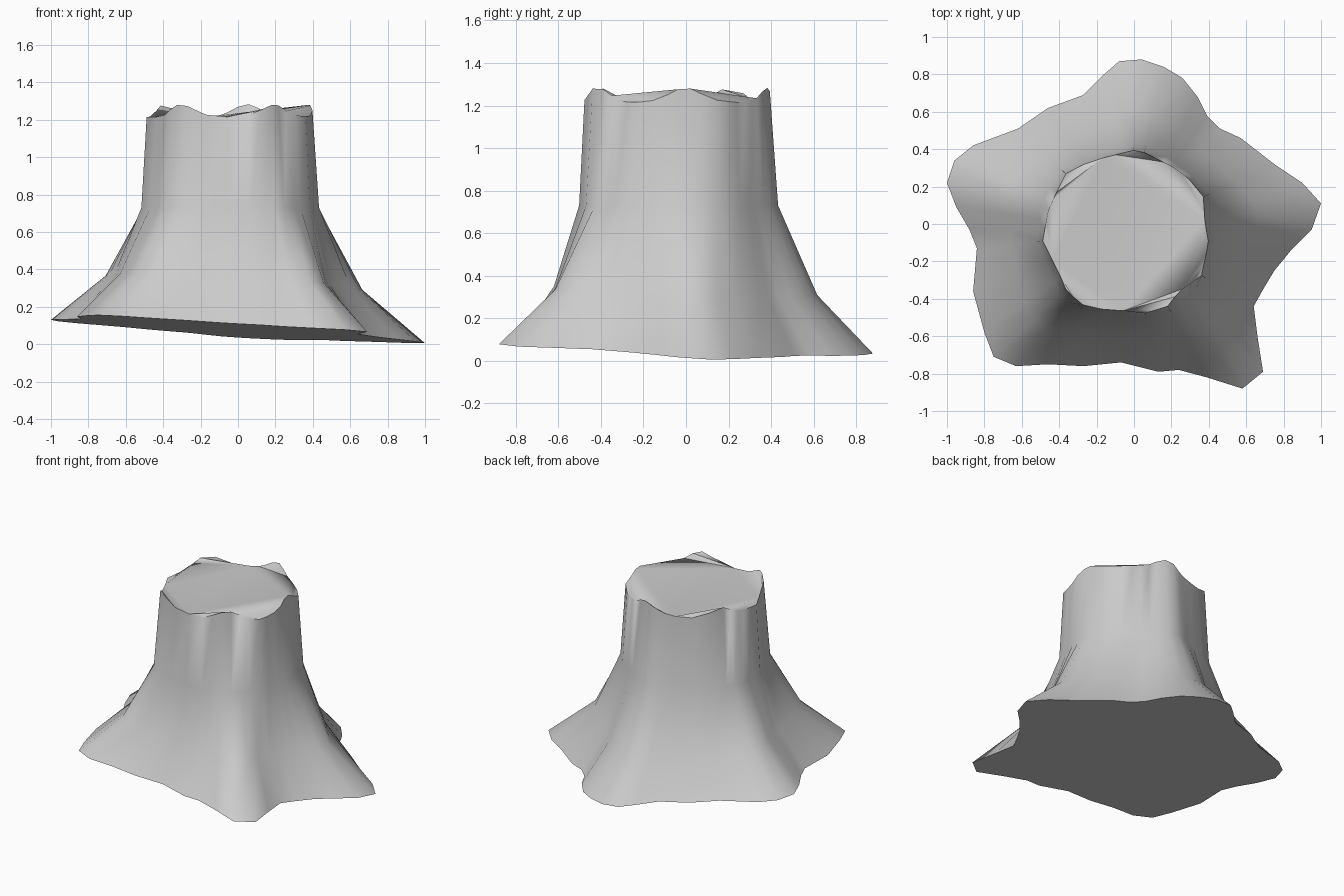
import bpy
import bmesh
from math import atan2, cos, sin, degrees, exp, pi, radians
from mathutils import Vector
from mathutils.geometry import intersect_line_line_2d

default_cube = bpy.data.objects.get("Cube")
if default_cube:
    bpy.data.objects.remove(default_cube, do_unlink=True)

# Outline of the five spreading roots, counter-clockwise
root_outline = [Vector(p) for p in (
    (1, .11), (.9, .22), (.75, .32), (.57, .46), (.46, .51), (.39, .58),
    (.34, .68), (.26, .78), (.16, .84), (.04, .88), (-.08, .87), (-.16, .8),
    (-.27, .69), (-.46, .62), (-.62, .51), (-.86, .42), (-.96, .34),
    (-1, .22), (-.95, .09), (-.88, -.03), (-.84, -.13), (-.86, -.36),
    (-.8, -.58), (-.75, -.71), (-.63, -.76), (-.46, -.75), (-.27, -.76),
    (-.07, -.74), (.13, -.79), (.24, -.78), (.39, -.82), (.58, -.88),
    (.69, -.79), (.66, -.6), (.64, -.44), (.69, -.35), (.75, -.25),
    (.84, -.14), (.95, -.03))]

# Outline of the cut trunk
trunk_outline = [Vector(p) for p in (
    (.4, -.1), (.38, 0), (.37, .15), (.34, .2), (.22, .3), (.12, .35),
    (.02, .4), (-.1, .37), (-.22, .34), (-.36, .28), (-.4, .2), (-.46, .07),
    (-.49, -.1), (-.41, -.24), (-.36, -.36), (-.24, -.46), (-.1, -.45),
    (.02, -.49), (.18, -.44), (.24, -.36), (.36, -.28))]

centre = Vector((-.04, -.04))
rim_peaks = (5, 78, 146, 234, 302)


def trunk_point(direction):
    """Point of the trunk outline in a direction from its centre."""
    far = centre + direction.normalized() * 2
    for i, a in enumerate(trunk_outline):
        hit = intersect_line_line_2d(centre, far, trunk_outline[i - 1], a)
        if hit:
            return hit
    return centre + direction.normalized() * .44


def rim_height(p):
    """Wavy rim that rises above each root."""
    angle = degrees(atan2(p.y - centre.y, p.x - centre.x))
    gaps = [abs((angle - peak + 180) % 360 - 180) for peak in rim_peaks]
    return 1.215 + .068 * exp(-(min(gaps) / 14) ** 2)


def ground_height(p):
    """Sloping underside."""
    return max(0, .075 - .065 * p.x - .045 * p.y)


# Bark colour
material = bpy.data.materials.new("stump_grey")
material.use_nodes = True
grey = (.6, .6, .6, 1)
material.diffuse_color = grey
material.node_tree.nodes["Principled BSDF"].inputs["Base Color"].default_value = grey

# Loft the flared trunk through four rings
bm = bmesh.new()
rings = [[], [], [], []]
for base in root_outline:
    top = trunk_point(base - centre)
    ground = ground_height(base)
    levels = ((1, ground), (.46, .33 + .6 * (ground - .07)),
              (.08, .73), (0, rim_height(top)))
    for ring, (spread, z) in zip(rings, levels):
        xy = top.lerp(base, spread)
        ring.append(bm.verts.new((xy.x, xy.y, z)))

count = len(root_outline)
for low, high in zip(rings, rings[1:]):
    for i in range(count):
        j = (i + 1) % count
        bm.faces.new((low[i], low[j], high[j], high[i])).smooth = True

# Cut top and closed underside
caps = [bm.faces.new(rings[-1]), bm.faces.new(rings[0][::-1])]
bmesh.ops.triangulate(bm, faces=caps)
bm.normal_update()

mesh = bpy.data.meshes.new("tree_stump")
bm.to_mesh(mesh)
bm.free()
mesh.materials.append(material)
stump = bpy.data.objects.new("tree_stump", mesh)
bpy.context.collection.objects.link(stump)

# Smooth bark with sharp edges around the cut and underside
bpy.ops.object.select_all(action='DESELECT')
stump.select_set(True)
bpy.context.view_layer.objects.active = stump
bpy.ops.object.shade_smooth_by_angle(angle=radians(50))
